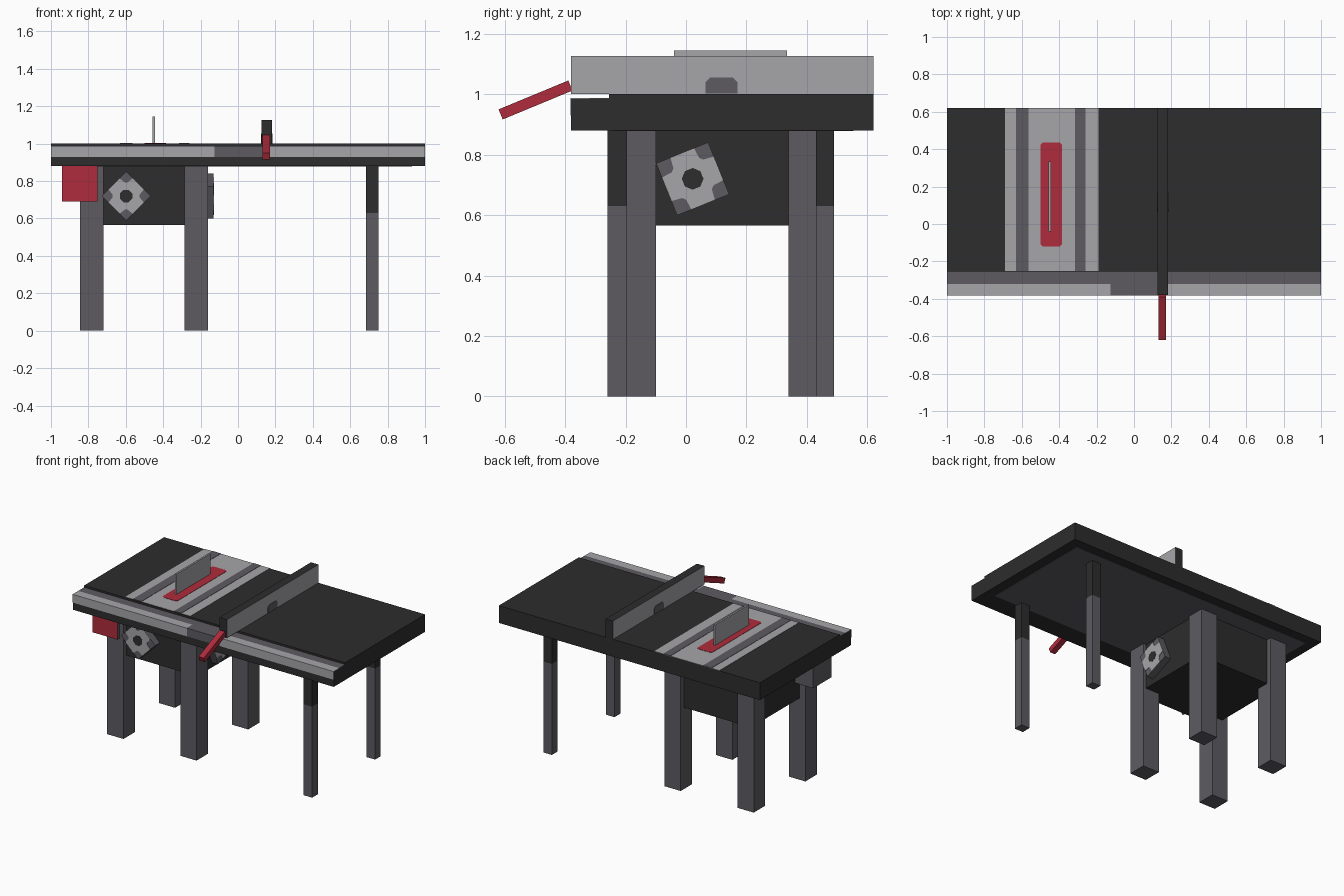
import bpy, bmesh, math
from mathutils import Matrix, Vector

cube = bpy.data.objects.get("Cube")
if cube:
    bpy.data.objects.remove(cube, do_unlink=True)


def make_material(name, r, g, b):
    m = bpy.data.materials.new(name)
    m.use_nodes = True
    m.diffuse_color = (r, g, b, 1)
    m.node_tree.nodes["Principled BSDF"].inputs["Base Color"].default_value = (r, g, b, 1)
    return m


black = make_material("black", 0.026, 0.026, 0.026)
grey = make_material("dark grey", 0.11, 0.105, 0.12)
light = make_material("light grey", 0.38, 0.38, 0.40)
red = make_material("red", 0.43, 0.025, 0.045)


def finish(name, bm, mats):
    bmesh.ops.recalc_face_normals(bm, faces=bm.faces)
    me = bpy.data.meshes.new(name)
    bm.to_mesh(me)
    bm.free()
    for m in mats:
        me.materials.append(m)
    ob = bpy.data.objects.new(name, me)
    bpy.context.collection.objects.link(ob)
    return ob


def box(name, x, y, z, *mats, rule=None):
    """Box from (min, max) ranges; rule maps a face normal to a material index."""
    bm = bmesh.new()
    size = [r[1] - r[0] for r in (x, y, z)]
    mid = [(r[0] + r[1]) / 2 for r in (x, y, z)]
    bmesh.ops.create_cube(bm, size=1, matrix=Matrix.Translation(mid) @ Matrix.Diagonal((*size, 1)))
    bm.normal_update()
    if rule:
        for f in bm.faces:
            f.material_index = rule(f.normal)
    return finish(name, bm, mats)


def prism(name, points, depth, mat, matrix):
    """Extrude a flat outline along local z, then place it."""
    bm = bmesh.new()
    f = bm.faces.new([bm.verts.new((px, py, 0)) for px, py in points])
    out = bmesh.ops.extrude_face_region(bm, geom=[f])
    bmesh.ops.translate(bm, verts=[v for v in out["geom"] if isinstance(v, bmesh.types.BMVert)],
                        vec=(0, 0, depth))
    bmesh.ops.transform(bm, matrix=matrix, verts=bm.verts)
    return finish(name, bm, [mat])


# Table top, front rail and underside panel
box("table_top", (-1, 1), (-0.255, 0.62), (0.88, 1.0), black)
box("front_rail", (-1, 1), (-0.38, -0.255), (0.88, 0.985), black)
box("rail_top_inner", (-1, 1), (-0.32, -0.255), (0.984, 0.987), grey)
box("underside_panel", (-0.93, 0.93), (-0.24, 0.555), (0.878, 0.881), grey)
for name, x, mat in (("left", (0.13, 1), light), ("middle", (-0.125, 0.13), grey),
                     ("right", (-1, -0.125), light)):
    box("rail_top_" + name, x, (-0.38, -0.32), (0.984, 0.987), mat)
    box("rail_front_" + name, x, (-0.382, -0.379), (0.93, 0.987), mat)

# Saw bed with slots and red insert
box("saw_bed", (-0.69, -0.19), (-0.25, 0.62), (0.999, 1.002), light)
for name, x in (("right", (-0.63, -0.565)), ("left", (-0.315, -0.26))):
    box("mitre_slot_" + name, x, (-0.25, 0.62), (0.999, 1.004), grey)
c = 0.012
corners = [(-0.5 + c, -0.12), (-0.385 - c, -0.12), (-0.385, -0.12 + c), (-0.385, 0.435 - c),
           (-0.385 - c, 0.435), (-0.5 + c, 0.435), (-0.5, 0.435 - c), (-0.5, -0.12 + c)]
prism("blade_insert", corners, 0.005, red, Matrix.Translation((0, 0, 0.999)))
box("blade", (-0.456, -0.444), (-0.04, 0.335), (0.95, 1.145), light)

# Fence with light side faces, an arched patch on each side and a lever
box("fence", (0.125, 0.182), (-0.38, 0.62), (1.0, 1.127), black, light,
    rule=lambda n: 1 if abs(n.x) > 0.5 else 0)
arch = [(0.065, 1.002), (0.17, 1.002), (0.17, 1.04), (0.155, 1.055), (0.08, 1.055), (0.065, 1.04)]
yz_to_x = Matrix(((0, 0, 1, 0), (1, 0, 0, 0), (0, 1, 0, 0), (0, 0, 0, 1)))
for name, x in (("left", 0.181), ("right", 0.123)):
    prism("fence_patch_" + name, arch, 0.003, grey, Matrix.Translation((x, 0, 0)) @ yz_to_x)
lever = box("fence_lever", (-0.02, 0.02), (-0.125, 0.125), (-0.018, 0.018), red)
lever.location = (0.152, -0.498, 0.981)
lever.rotation_euler.x = math.radians(22.5)

# Cabinet and legs
box("cabinet", (-0.80, -0.18), (-0.19, 0.43), (0.565, 0.88), black)
for side, x in (("right", (-0.845, -0.72)), ("left", (-0.285, -0.16))):
    for end, y in (("front", (-0.225, -0.10)), ("back", (0.34, 0.465))):
        box(f"cabinet_leg_{end}_{side}", x, y, (0, 0.88), grey)
for end, y in (("front", (-0.26, -0.195)), ("back", (0.43, 0.49))):
    box("extension_leg_" + end, (0.685, 0.75), y, (0, 0.63), grey)
    box("extension_leg_top_" + end, (0.685, 0.75), y, (0.63, 0.88), black)

# Switch box with a red front
box("switch_box", (-0.94, -0.75), (-0.25, -0.05), (0.69, 0.88), grey, red,
    rule=lambda n: 1 if n.y < -0.5 else 0)


# Hand wheels: square block, notched light face, dark hub
def hand_wheel(name, centre, axis_matrix, angle):
    place = Matrix.Translation(centre) @ axis_matrix @ Matrix.Rotation(math.radians(angle), 4, 'Z')
    h, n, b = 0.093, 0.042, 0.056
    prism(name + "_block", [(-h, -h), (h, -h), (h, h), (-h, h)], 0.05, grey, place)
    quarter = [(h, -n), (h, n), (b, n + 0.004), (n + 0.004, b)]
    face = []
    for k in range(4):
        turn = Matrix.Rotation(k * math.pi / 2, 3, 'Z')
        face += [(turn @ Vector((px, py, 0)))[:2] for px, py in quarter]
    prism(name + "_face", face, 0.004, light, place @ Matrix.Translation((0, 0, 0.049)))
    hub = [(0.036 * math.cos(math.tau * (k + 0.5) / 8), 0.036 * math.sin(math.tau * (k + 0.5) / 8))
           for k in range(8)]
    prism(name + "_hub", hub, 0.004, black, place @ Matrix.Translation((0, 0, 0.051)))


hand_wheel("front_wheel", (-0.598, -0.19, 0.72), Matrix.Rotation(math.pi / 2, 4, 'X'), 45)
hand_wheel("side_wheel", (-0.182, 0.022, 0.72), yz_to_x, 22)
